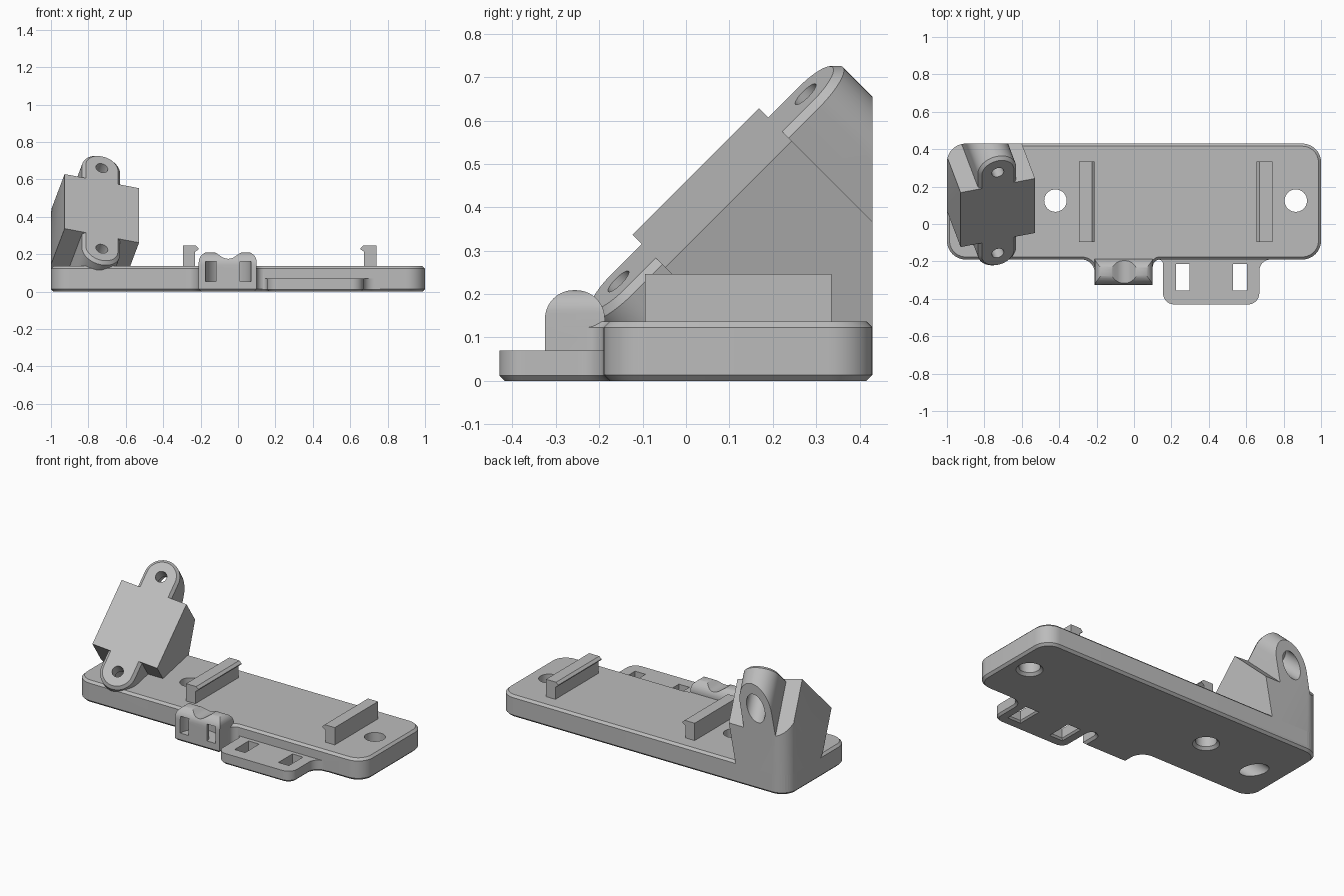
import bpy, bmesh, math
from mathutils import Vector, Matrix

if "Cube" in bpy.data.objects:
    bpy.data.objects.remove(bpy.data.objects["Cube"], do_unlink=True)

grey = bpy.data.materials.new("plain grey")
grey.use_nodes = True
COLOUR = (0.5, 0.5, 0.5, 1)
grey.diffuse_color = COLOUR
grey.node_tree.nodes["Principled BSDF"].inputs["Base Color"].default_value = COLOUR


def rounded(corners, steps=10):
    """Counter-clockwise outline from (x, y, radius) corners."""
    out = []
    for i, (x, y, r) in enumerate(corners):
        p = Vector((x, y))
        if r == 0:
            out.append(p)
            continue
        d1 = (Vector(corners[i - 1][:2]) - p).normalized()
        d2 = (Vector(corners[(i + 1) % len(corners)][:2]) - p).normalized()
        half = d1.angle(d2) / 2
        c = p + (d1 + d2).normalized() * r / math.sin(half)
        s = p + d1 * r / math.tan(half) - c
        e = p + d2 * r / math.tan(half) - c
        a0 = math.atan2(s.y, s.x)
        sweep = math.remainder(math.atan2(e.y, e.x) - a0, math.tau)
        for k in range(steps + 1):
            a = a0 + sweep * k / steps
            out.append(c + Vector((math.cos(a), math.sin(a))) * r)
    return out


def rect(x0, y0, x1, y1, r=0):
    return rounded([(x0, y0, r), (x1, y0, r), (x1, y1, r), (x0, y1, r)])


def circle(x, y, r, n=40):
    return [Vector((x + r * math.cos(math.tau * k / n),
                    y + r * math.sin(math.tau * k / n))) for k in range(n)]


def inset(pts, d):
    out = []
    for i, p in enumerate(pts):
        e1 = (p - pts[i - 1]).normalized()
        e2 = (pts[(i + 1) % len(pts)] - p).normalized()
        n1, n2 = Vector((-e1.y, e1.x)), Vector((-e2.y, e2.x))
        out.append(p + (n1 + n2) * d / (1 + n1.dot(n2)))
    return out


def prism(name, pts, z0, z1, low=0, top=0, matrix=None):
    """Extruded outline with optional chamfers (negative flares outward)."""
    levels = [(pts, z0 + abs(low)), (pts, z1 - abs(top))]
    if low:
        levels.insert(0, (inset(pts, low), z0))
    if top:
        levels.append((inset(pts, top), z1))
    bm = bmesh.new()
    rings = [[bm.verts.new((p.x, p.y, z)) for p in ring] for ring, z in levels]
    bm.faces.new(rings[0][::-1])
    bm.faces.new(rings[-1])
    n = len(pts)
    for a, b in zip(rings, rings[1:]):
        for i in range(n):
            j = (i + 1) % n
            bm.faces.new((a[i], a[j], b[j], b[i]))
    if matrix:
        bm.transform(matrix)
    mesh = bpy.data.meshes.new(name)
    bm.to_mesh(mesh)
    bm.free()
    mesh.materials.append(grey)
    ob = bpy.data.objects.new(name, mesh)
    bpy.context.collection.objects.link(ob)
    return ob


def combine(ob, other, operation):
    mod = ob.modifiers.new(operation.lower(), "BOOLEAN")
    mod.operation, mod.object, mod.solver = operation, other, "EXACT"
    bpy.context.view_layer.objects.active = ob
    bpy.ops.object.modifier_apply(modifier=mod.name)
    bpy.data.objects.remove(other, do_unlink=True)


# Base plate, with a filleted neck for the cable anchor
base = prism("base_plate", rounded([
    (-1, -.19, .1), (-.21, -.19, .07), (-.21, -.325, 0), (.1, -.325, 0),
    (.1, -.19, .04), (1, -.19, .1), (1, .43, .1), (-1, .43, .1)]),
    0, .137, low=.014, top=.014)

# Slotted flange at the front
flange = prism("slotted_flange", rounded([
    (.155, -.43, .06), (.67, -.43, .06), (.67, -.19, .06), (.76, -.19, 0),
    (.76, -.1, 0), (.08, -.1, 0), (.08, -.19, 0), (.155, -.19, .025)]),
    0, .07, low=.012)
combine(base, flange, "UNION")

# Cable anchor: saddle-topped front profile crossed with a domed side profile
anchor = prism("cable_anchor", rounded([
    (-.21, .02, 0), (.1, .02, 0), (.1, .212, .055), (.02, .212, .06),
    (-.0525, .163, .06), (-.125, .212, .06), (-.21, .212, .055)]),
    .15, .325, matrix=Matrix.Rotation(math.pi / 2, 4, "X"))
dome = prism("anchor_dome", rounded([
    (-.325, .01, 0), (-.187, .01, 0), (-.187, .209, .066), (-.325, .209, .066)]),
    -.4, .3, matrix=Matrix(((0, 0, 1, 0), (1, 0, 0, 0), (0, 1, 0, 0), (0, 0, 0, 1))))
combine(anchor, dome, "INTERSECT")
combine(base, anchor, "UNION")

# Tilted mount: square body and a round-ended tab bar, run back into the base
yaw = math.radians(15)
TILT = (Matrix.Translation((-.728, .06, .445)) @ Matrix.Rotation(math.pi / 4, 4, "X")
        @ Matrix.Rotation(yaw, 4, "Y"))
mount = prism("tilted_mount", rect(-.206, -.206, .206, .206), -1.3, 0, matrix=TILT)
tabs = prism("mount_tabs", rect(-.106, -.41, .106, .41, .105), -1.3, 0,
             top=.017, matrix=TILT)
combine(mount, tabs, "UNION")
trim = prism("mount_trim", rounded([
    (-1, -.4, 0), (.2, -.4, 0), (.2, .43, 0), (-1, .43, .1)]), .03, 1)
combine(mount, trim, "INTERSECT")
combine(base, mount, "UNION")

# Screw holes through the mount, wider behind the tabs
for v in (-.305, .305):
    for radius, start, end in ((.033, -.3, .1), (.06, -1.5, -.1)):
        combine(base, prism("screw_hole", circle(0, v, radius), start, end,
                            matrix=TILT), "DIFFERENCE")

# Base holes, flared underneath
for x in (-.42, .865):
    combine(base, prism("base_hole", circle(x, .125, .06), -.002, .3, low=-.018),
            "DIFFERENCE")

# Flange slots
for x in (.225, .53):
    combine(base, prism("slot", rect(x, -.355, x + .073, -.215), -.002, .1, low=-.012),
            "DIFFERENCE")

# Curved tie channel around the anchor's middle post
channel = prism("tie_channel", circle(-.0525, -.326, .122), .055, .16)
combine(channel, prism("post", circle(-.0525, -.326, .064), 0, .3), "DIFFERENCE")
combine(base, channel, "DIFFERENCE")

# Hooked rails, mirrored about their shared centre line
MIDDLE = .2225
hook = [(-.5175, .13), (-.4525, .13), (-.4525, .213), (-.4325, .226),
        (-.4325, .232), (-.4475, .246), (-.5175, .246)]
rails = []
for name, side in (("right_rail", 1), ("left_rail", -1)):
    pts = [Vector((MIDDLE + side * x, z)) for x, z in hook][::side]
    rails.append(prism(name, pts, -.335, .095,
                       matrix=Matrix.Rotation(math.pi / 2, 4, "X")))

# Smooth the curved walls, keep edges crisp
for ob in [base] + rails:
    bpy.ops.object.select_all(action="DESELECT")
    ob.select_set(True)
    bpy.context.view_layer.objects.active = ob
    bpy.ops.object.shade_smooth_by_angle(angle=math.radians(30))
